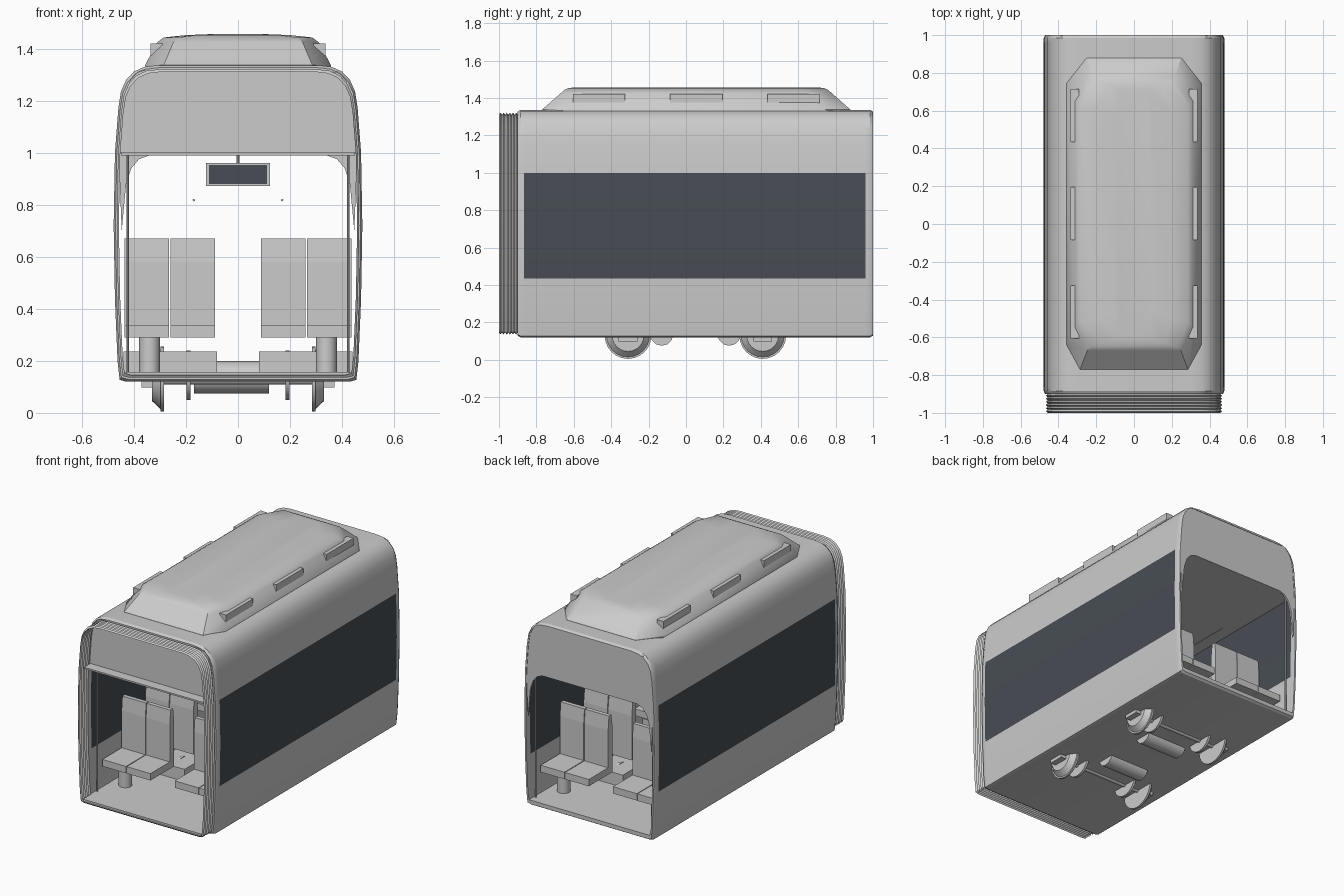
import bpy, bmesh
from math import pi, radians
from mathutils import Matrix

if "Cube" in bpy.data.objects:
    bpy.data.objects.remove(bpy.data.objects["Cube"])


def material(name, rgb):
    m = bpy.data.materials.new(name)
    m.use_nodes = True
    m.diffuse_color = (*rgb, 1)
    m.node_tree.nodes["Principled BSDF"].inputs["Base Color"].default_value = (*rgb, 1)
    return m


GREY = material("light grey", (0.6, 0.6, 0.6))
GLASS = material("dark glass", (0.065, 0.075, 0.09))


def finish(name, bm, mats=(GREY,), smooth=None):
    bmesh.ops.recalc_face_normals(bm, faces=bm.faces)
    mesh = bpy.data.meshes.new(name)
    bm.to_mesh(mesh)
    bm.free()
    for m in mats:
        mesh.materials.append(m)
    ob = bpy.data.objects.new(name, mesh)
    bpy.context.collection.objects.link(ob)
    if smooth:
        bpy.ops.object.select_all(action="DESELECT")
        ob.select_set(True)
        bpy.context.view_layer.objects.active = ob
        bpy.ops.object.shade_smooth_by_angle(angle=radians(smooth))
    return ob


def box(name, xs, ys, zs, mat=GREY):
    bm = bmesh.new()
    bmesh.ops.create_cube(bm, size=1)
    for v in bm.verts:
        for i, (lo, hi) in enumerate((xs, ys, zs)):
            v.co[i] = lo + (v.co[i] + 0.5) * (hi - lo)
    return finish(name, bm, (mat,))


def rod(name, axis, radius, start, end, centre, sides=24, r2=None):
    # centre holds the two coordinates across the axis
    bm = bmesh.new()
    turn = {"X": Matrix.Rotation(pi / 2, 4, "Y"), "Y": Matrix.Rotation(-pi / 2, 4, "X"),
            "Z": Matrix.Identity(4)}[axis]
    mid = list(centre)
    mid.insert("XYZ".index(axis), (start + end) / 2)
    bmesh.ops.create_cone(bm, cap_ends=True, segments=sides, radius1=radius,
                          radius2=radius if r2 is None else r2, depth=abs(end - start),
                          matrix=Matrix.Translation(mid) @ turn)
    return finish(name, bm, smooth=35)


def loft(name, rings, loop=False, caps=False, smooth=None, mats=(GREY,), rule=None):
    bm = bmesh.new()
    vs = [[bm.verts.new(p) for p in ring] for ring in rings]
    n = len(vs[0])
    for k in range(len(vs) if loop else len(vs) - 1):
        a, b = vs[k], vs[(k + 1) % len(vs)]
        for j in range(n):
            i = (j + 1) % n
            bm.faces.new((a[j], a[i], b[i], b[j]))
    if caps:
        bm.faces.new(vs[0])
        bm.faces.new(vs[-1])
    if rule:
        for f in bm.faces:
            f.material_index = int(rule(f.calc_center_median()))
    return finish(name, bm, mats, smooth)


def mirrored(half):
    return half + [(-x, z) for x, z in reversed(half)]


# Body shell: closed tube with glazed bands on both sides
HALF = [(0.43, 0.12), (0.455, 0.127), (0.463, 0.2), (0.473, 0.435), (0.478, 0.72),
        (0.473, 1.0), (0.46, 1.17), (0.45, 1.235), (0.43, 1.28), (0.40, 1.312),
        (0.36, 1.33), (0.31, 1.336)]
MID = 0.73


def outer(y, s=1.0):
    return [(x * s, y, MID + (z - MID) * s) for x, z in mirrored(HALF)]


def inner(y):
    half = [(x - 0.018, min(max(z, 0.155), 1.315)) for x, z in HALF]
    return [(x, y, z) for x, z in mirrored(half)]


shell = [outer(-0.9, 0.985), outer(-0.885), outer(-0.865), outer(0.96), outer(0.985),
         outer(1, 0.985), inner(1), inner(0.96), inner(-0.865), inner(-0.9)]
loft("body_shell", shell, loop=True, smooth=30, mats=(GREY, GLASS),
     rule=lambda c: abs(c.x) > 0.3 and 0.435 < c.z < 1.0 and -0.86 < c.y < 0.955)

# Ribbed gangway at the front
RIBS = 6
pleats = [outer(-1 + 0.1 * k / (2 * RIBS), 0.975 if k % 2 else 0.958)
          for k in range(2 * RIBS + 1)]
loft("gangway_bellows", pleats, smooth=15)
box("gangway_floor", (-0.43, 0.43), (-0.99, -0.88), (0.145, 0.157))

# Rear bulkhead with arched opening
ARCH = [(0.447, 0.7), (0.43, 0.88), (0.41, 0.94), (0.38, 0.975), (0.34, 0.99)]
TOP = [(x - 0.014, min(z, 1.318)) for x, z in HALF[5:]]
bm = bmesh.new()
outline = mirrored(TOP) + list(reversed(mirrored(ARCH)))
face = bm.faces.new([bm.verts.new((x, 0.985, z)) for x, z in outline])
out = bmesh.ops.extrude_face_region(bm, geom=[face])
for v in out["geom"]:
    if isinstance(v, bmesh.types.BMVert):
        v.co.y += 0.012
finish("rear_bulkhead", bm)

# Ceiling and front bulkhead
box("ceiling", (-0.45, 0.45), (-0.95, 0.985), (0.99, 1.0))
loft("front_bulkhead", [[(x, y, z) for x, z in mirrored(TOP)] for y in (-0.885, -0.875)],
     caps=True)

# Roof unit: rounded hump with cut corners
def roof_ring(x, inset, z):
    y0, y1 = -0.77 + inset, 0.88 - inset
    half = [(x * 0.8, y0), (x, y0 + 0.13), (x, y1 - 0.135), (x * 0.7, y1)]
    return [(px, py, z) for px, py in mirrored(half)]


loft("roof_unit", [roof_ring(0.357, 0, 1.325), roof_ring(0.357, 0, 1.337),
                   roof_ring(0.31, 0.1, 1.425), roof_ring(0.285, 0.12, 1.443),
                   roof_ring(0.2, 0.14, 1.452), roof_ring(0.1, 0.17, 1.456)],
     caps=True, smooth=35)

CENTRE = 0.05
for s in (-1, 1):
    side = "left" if s > 0 else "right"
    for i in (-1, 0, 1):
        y = 0.055 + i * 0.52
        box(f"roof_vent_{side}", sorted((s * 0.29, s * 0.337)), (y - 0.14, y + 0.14),
            (1.374, 1.42))
    # Grab rail and end poles
    rod(f"grab_rail_{side}", "Y", 0.005, -0.55, 0.65, (s * 0.17, 0.818), 8)
    for y in (-0.85, 0.95):
        rod(f"end_pole_{side}", "Z", 0.005, 0.15, 0.99, (s * 0.424, y), 8)


# Seats: direction d is where the sitter looks
def seat(x, y, d):
    xs = (x - 0.086, x + 0.086)
    box("seat_cushion", xs, sorted((y, y + d * 0.2)), (0.29, 0.335))
    ring = [(0, 0.29), (0, 0.58), (-0.008, 0.67), (-0.035, 0.67), (-0.045, 0.58), (-0.045, 0.29)]
    loft("seat_back", [[(px, y + d * a, z) for a, z in ring] for px in xs], caps=True)


for end in (-1, 1):
    for s in (-1, 1):
        for y, d in ((0.63, end), (0.34, -end)):
            y = CENTRE + end * y
            for x in (0.174, 0.351):
                seat(s * x, y, d)
            rod("seat_pedestal", "Z", 0.04, 0.15, 0.295, (s * 0.34, y + d * 0.1), 16)

# Running gear, one axle per end
for end in (-1, 1):
    y = CENTRE + end * 0.36
    rod("axle", "X", 0.015, -0.3, 0.3, (y, 0.125), 12)
    rod("motor", "X", 0.062, -0.17, 0.12, (CENTRE + end * 0.18, 0.137), 12)
    for s in (-1, 1):
        box("axle_cover", sorted((s * 0.08, s * 0.44)), (y - 0.13, y + 0.13), (0.15, 0.235))
        rod("wheel_flange", "X", 0.125, s * 0.285, s * 0.298, (y, 0.13), 24)
        a, b = (0.115, 0.085) if s > 0 else (0.085, 0.115)
        rod("wheel_tread", "X", a, *sorted((s * 0.298, s * 0.33)), (y, 0.13), 24, r2=b)
        rod("brake_disc", "X", 0.095, s * 0.182, s * 0.198, (y, 0.145), 24)
        box("axle_box", sorted((s * 0.29, s * 0.37)), (y - 0.05, y + 0.05), (0.098, 0.13))

# Hanging display, dark on both faces
box("display_case", (-0.123, 0.123), (0.03, 0.07), (0.872, 0.96))
box("display_screens", (-0.112, 0.112), (0.027, 0.073), (0.88, 0.953), GLASS)
rod("display_hanger", "Z", 0.006, 0.955, 0.992, (0, 0.05), 8)
